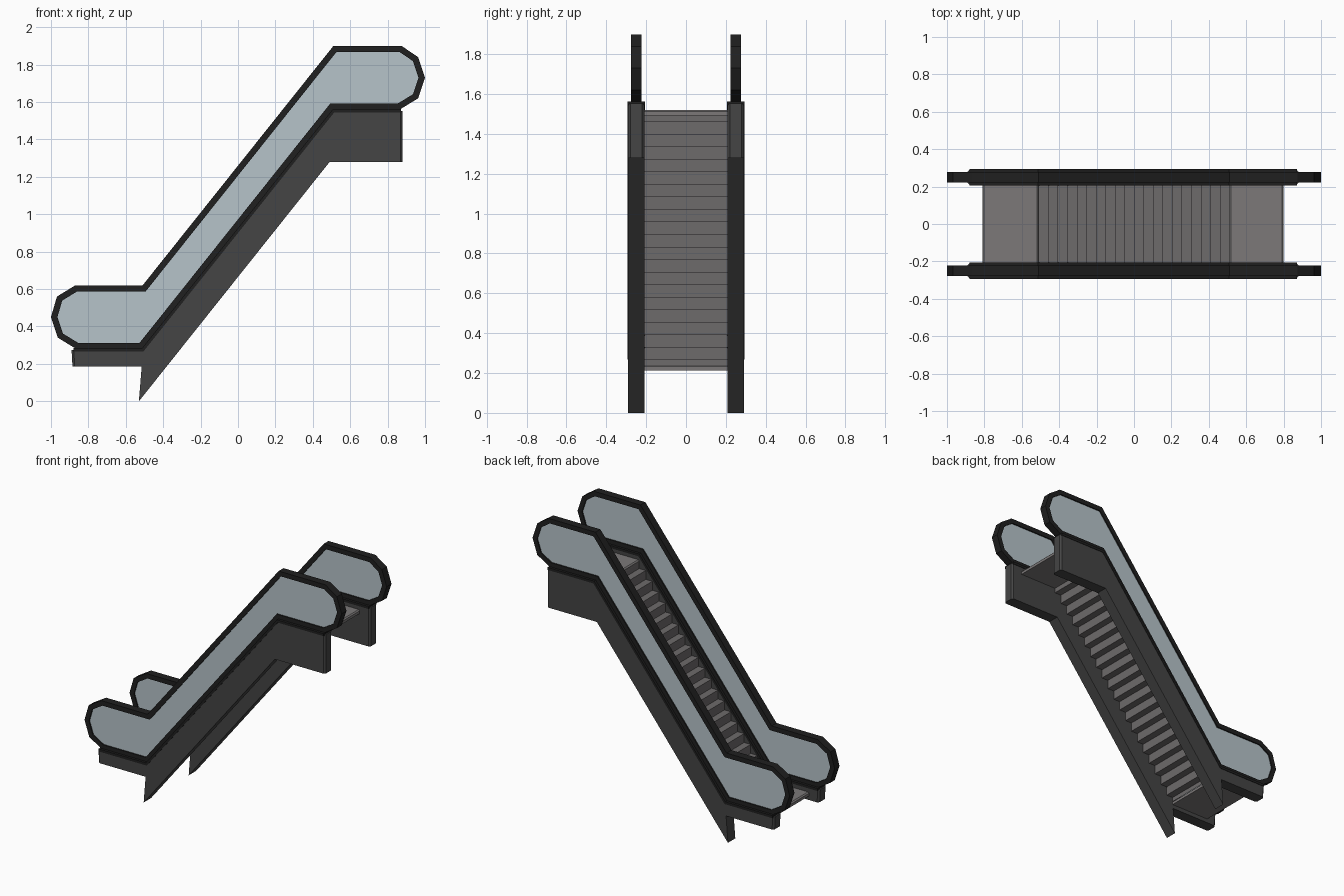
import bpy, bmesh
from mathutils import Vector

if "Cube" in bpy.data.objects:
    bpy.data.objects.remove(bpy.data.objects["Cube"])


def material(name, rgb):
    m = bpy.data.materials.new(name)
    m.diffuse_color = (*rgb, 1)
    m.use_nodes = True
    m.node_tree.nodes["Principled BSDF"].inputs["Base Color"].default_value = m.diffuse_color
    return m


RAIL = material("rubber black", (0.014, 0.014, 0.014))
SKIRT = material("dark grey panel", (0.058, 0.058, 0.058))
GLASS = material("pale blue glass", (0.47, 0.55, 0.59))
STEP = material("step grey", (0.155, 0.145, 0.147))
PLATE = material("landing grey", (0.20, 0.19, 0.19))


def finish(name, bm, mat):
    bmesh.ops.recalc_face_normals(bm, faces=bm.faces)
    me = bpy.data.meshes.new(name)
    bm.to_mesh(me)
    bm.free()
    me.materials.append(mat)
    ob = bpy.data.objects.new(name, me)
    bpy.context.collection.objects.link(ob)
    return ob


def prism(name, pts, y0, y1, mat, end_bevel=0):
    """Extrude an XZ outline between y0 and y1; optionally bevel its upright end edges."""
    bm = bmesh.new()
    f = bm.faces.new([bm.verts.new((x, y0, z)) for x, z in pts])
    ext = bmesh.ops.extrude_face_region(bm, geom=[f])["geom"]
    bmesh.ops.translate(bm, vec=(0, y1 - y0, 0),
                        verts=[v for v in ext if isinstance(v, bmesh.types.BMVert)])
    if end_bevel:
        edges = [e for e in bm.edges if all(abs(v.co.x) > 0.87 for v in e.verts)
                 and abs(e.verts[0].co.y - e.verts[1].co.y) < 1e-5]
        bmesh.ops.bevel(bm, geom=edges, offset=end_bevel, segments=1, affect='EDGES')
    return finish(name, bm, mat)


def inset(pts, d):
    """Mitred inward offset of a clockwise outline."""
    out = []
    for i, p in enumerate(pts):
        a, b, c = Vector(pts[i - 1]), Vector(p), Vector(pts[(i + 1) % len(pts)])
        u, v = (b - a).normalized(), (c - b).normalized()
        n1, n2 = Vector((u.y, -u.x)), Vector((v.y, -v.x))
        out.append(tuple(b + (n1 + n2) * d / (1 + n1.dot(n2))))
    return out


def frame(name, outer, inner, y0, y1, mat):
    """Closed rectangular-section band between two outlines."""
    bm = bmesh.new()
    loops = [[bm.verts.new((x, y, z)) for x, z in pts]
             for pts, y in ((outer, y0), (outer, y1), (inner, y1), (inner, y0))]
    n = len(outer)
    for k in range(4):
        a, b = loops[k], loops[(k + 1) % 4]
        for i in range(n):
            j = (i + 1) % n
            bm.faces.new((a[i], a[j], b[j], b[i]))
    return finish(name, bm, mat)


# Side outlines (x, z), clockwise
rail_outer = [(-0.87, 0.62), (-0.51, 0.62), (0.51, 1.90), (0.875, 1.90),
              (0.963, 1.84), (1.0, 1.73), (0.963, 1.62), (0.865, 1.56),
              (0.51, 1.56), (-0.51, 0.28), (-0.865, 0.28), (-0.963, 0.34),
              (-1.0, 0.45), (-0.968, 0.56)]
rail_inner = inset(rail_outer, 0.033)
cap = [(-0.88, 0.285), (-0.512, 0.285), (0.508, 1.563), (0.872, 1.563),
       (0.872, 1.545), (0.515, 1.545), (-0.505, 0.267), (-0.88, 0.267)]
skirt = [(-0.89, 0.275), (-0.51, 0.275), (0.51, 1.553), (0.88, 1.553),
         (0.88, 1.28), (0.49, 1.28), (-0.53, 0.0), (-0.515, 0.185),
         (-0.885, 0.185)]

# Two balustrades: handrail band, glass panel, skirt and its cap
for side, y in (("front", -0.25), ("back", 0.25)):
    frame(side + "_handrail", rail_outer, rail_inner, y - 0.027, y + 0.027, RAIL)
    prism(side + "_glass_panel", rail_inner, y - 0.018, y + 0.018, GLASS)
    prism(side + "_skirt", skirt, y - 0.041, y + 0.041, SKIRT, 0.012)
    prism(side + "_skirt_cap", cap, y - 0.044, y + 0.044, RAIL)

# Steps: one open folded sheet of treads and risers
N, x0, run, z0, rise = 20, -0.51, 0.051, 0.266, 0.0628
path = [(x0, 0.235)]
for k in range(N):
    path += [(x0 + k * run, z0 + k * rise), (x0 + (k + 1) * run, z0 + k * rise)]
path.append((x0 + N * run, 1.51))
bm = bmesh.new()
rows = [[bm.verts.new((x, y, z)) for y in (-0.21, 0.21)] for x, z in path]
for a, b in zip(rows, rows[1:]):
    bm.faces.new((a[0], b[0], b[1], a[1]))
finish("steps", bm, STEP)

# Landing plates with slightly bevelled ends
for name, xa, xb, z in (("lower_landing", -0.81, -0.51, 0.24), ("upper_landing", 0.51, 0.80, 1.52)):
    prism(name, [(xa, z - 0.008), (xa + 0.008, z), (xb - 0.008, z), (xb, z - 0.008),
                 (xb, z - 0.027), (xa, z - 0.027)], -0.21, 0.21, PLATE)
